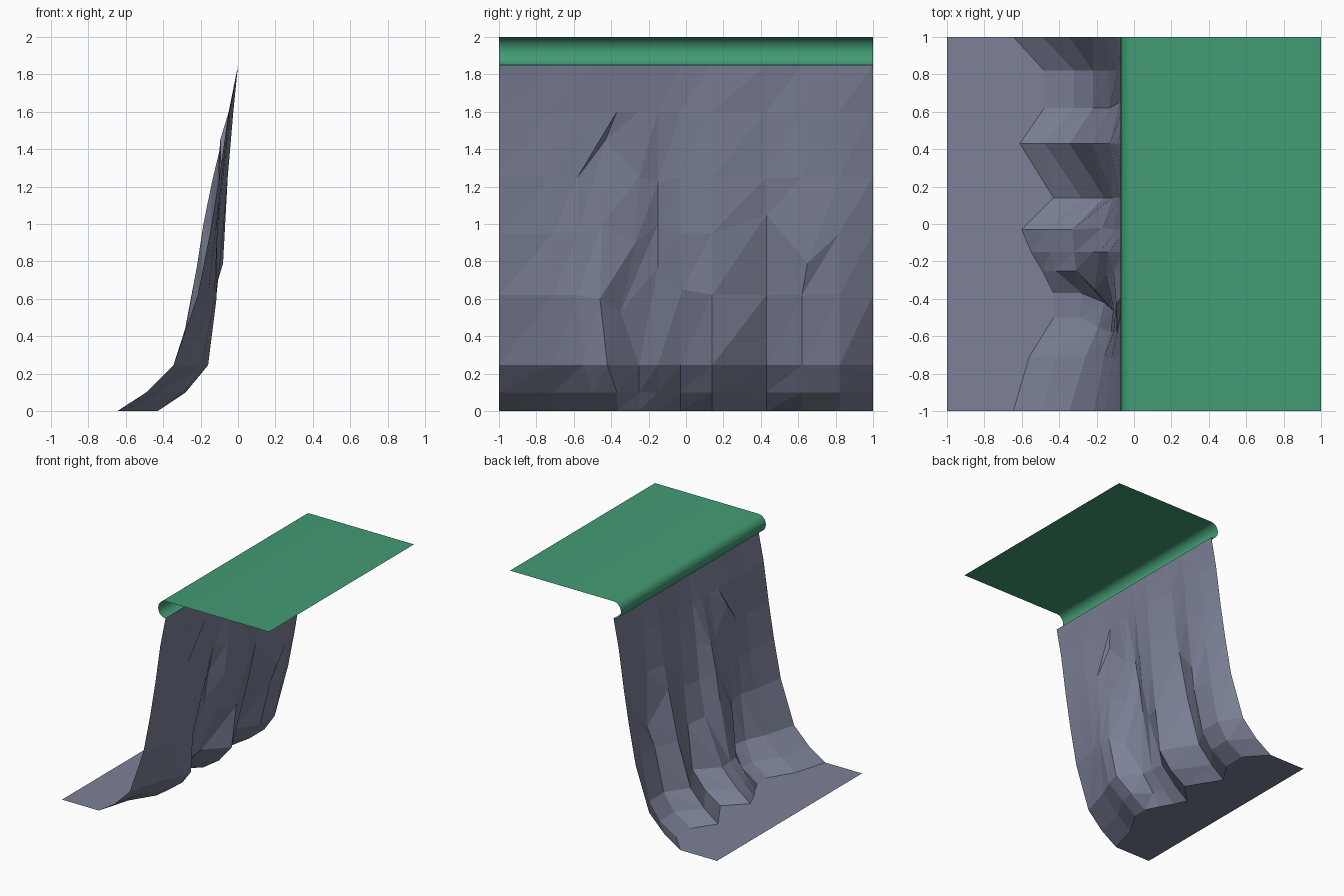
import bpy, math

if "Cube" in bpy.data.objects:
    bpy.data.objects.remove(bpy.data.objects["Cube"])


def material(name, rgb):
    m = bpy.data.materials.new(name)
    m.diffuse_color = (*rgb, 1)
    m.use_nodes = True
    m.node_tree.nodes["Principled BSDF"].inputs["Base Color"].default_value = m.diffuse_color
    return m


stone = material("slate stone", (0.20, 0.22, 0.31))
grass = material("grass green", (0.055, 0.33, 0.175))


def sheet(name, columns, mat, split=False):
    """Skin neighbouring columns of points into an open surface."""
    n = len(columns[0])
    verts = [p for c in columns for p in c]
    faces = []
    for i in range(len(columns) - 1):
        for j in range(n - 1):
            a, b = i * n + j, (i + 1) * n + j
            q = (a, a + 1, b + 1, b)
            if split and 0 < j:
                faces += [(q[0], q[1], q[2]), (q[0], q[2], q[3])]
            else:
                faces.append(q)
    me = bpy.data.meshes.new(name)
    me.from_pydata(verts, [], faces)
    me.materials.append(mat)
    ob = bpy.data.objects.new(name, me)
    bpy.context.collection.objects.link(ob)
    return ob


# Rock face: depth of each ridge or groove at fixed heights
levels = [0, 0.1, 0.245, 0.62, 0.95, 1.25, 1.6]
end = [-.645, -.49, -.345, -.215, -.15, -.10, -.05]
ribs = [
    (-1.00, end),
    (-0.71, [-.56, -.42, -.26, -.16, -.12, -.085, -.045]),
    (-0.50, [-.43, -.29, -.19, -.125, -.11, -.09, -.05]),
    (-0.37, [-.43, -.28, -.16, -.115, -.11, -.095, -.05]),
    (-0.25, [-.49, -.42, -.31, -.21, -.15, -.11, -.05]),
    (-0.15, [-.55, -.45, -.32, -.22, -.185, -.14, -.05]),
    (-0.03, [-.60, -.47, -.33, -.17, -.11, -.08, -.04]),
    (0.14, [-.43, -.28, -.16, -.115, -.08, -.055, -.025]),
    (0.43, [-.61, -.48, -.345, -.225, -.13, -.09, -.045]),
    (0.62, [-.48, -.32, -.22, -.13, -.08, -.055, -.025]),
    (0.82, [-.48, -.32, -.22, -.14, -.09, -.065, -.03]),
    (1.00, end),
]
# Small (dy, dz) nudges that break the grid: rib, level
nudge = {
    (2, 2): (-.05, 0), (2, 3): (-.08, 0), (2, 4): (-.08, 0), (2, 5): (-.08, 0),
    (3, 2): (-.05, 0), (3, 3): (-.09, -.02), (3, 4): (-.08, .05), (3, 5): (-.06, .2),
    (4, 3): (-.10, -.09), (4, 4): (-.02, -.05), (5, 3): (0, .15), (5, 4): (0, .05),
    (5, 5): (0, -.03), (6, 3): (.01, .03), (8, 4): (0, .1), (9, 4): (.03, -.16),
}
columns = []
for i, (y, depths) in enumerate(ribs):
    col = [(-1, y, 0)]
    for j, (z, x) in enumerate(zip(levels, depths)):
        dy, dz = nudge.get((i, j), (0, 0))
        col.append((x, y + dy, z + dz))
    col.append((0, y, 1.85))
    columns.append(col)
sheet("rock_face", columns, stone, split=True)

# Grass top with a rounded overhanging lip
lip = [(0.075 * math.cos(t) * 0.95, 1.925 + 0.075 * math.sin(t))
       for t in [math.radians(270 - 15 * k) for k in range(13)]]
profile = lip + [(1, 2)]
top = sheet("grass_top", [[(x, y, z) for x, z in profile] for y in (-1, 1)], grass)
bpy.context.view_layer.objects.active = top
top.select_set(True)
bpy.ops.object.shade_smooth_by_angle(angle=math.radians(35))
